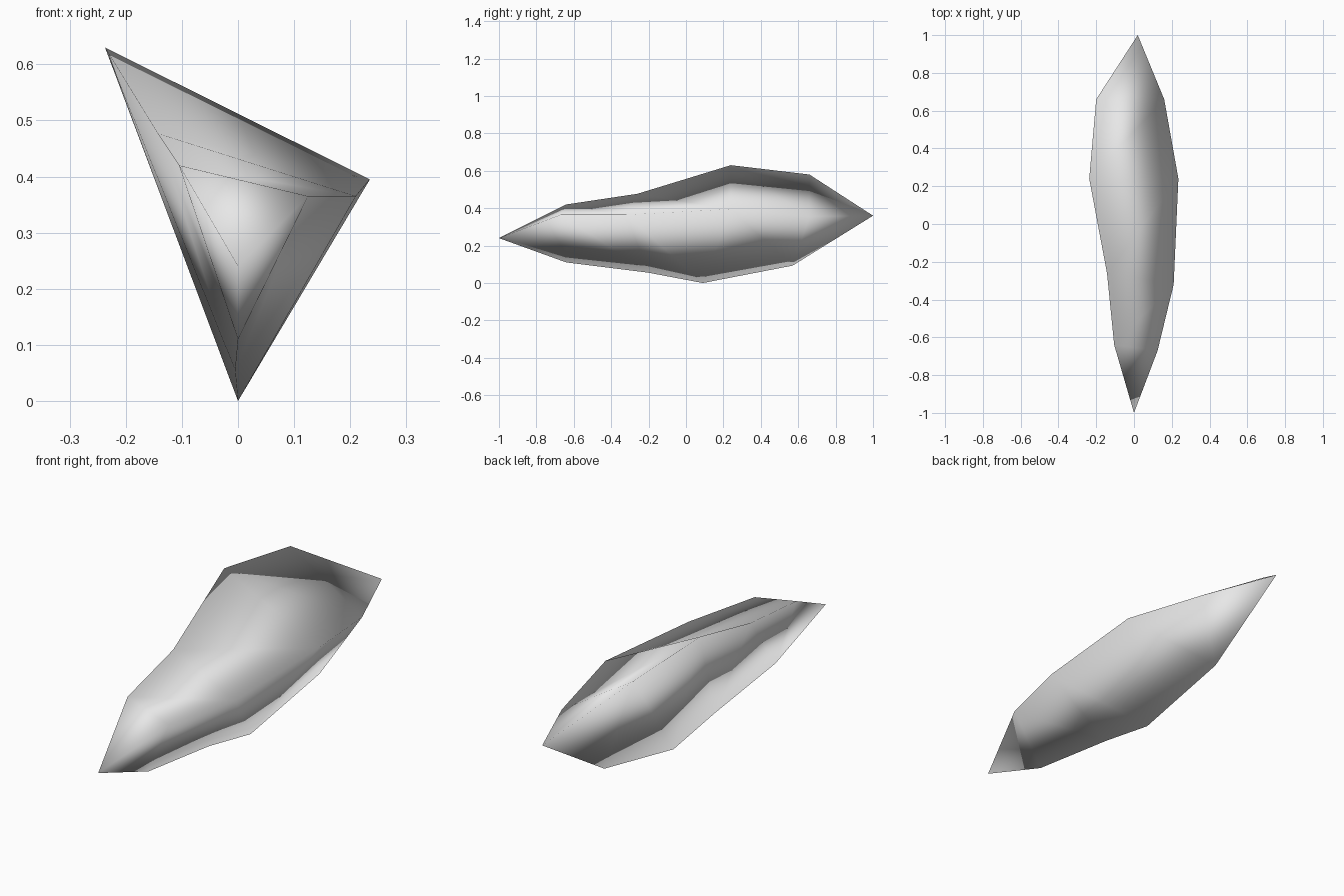
import bpy
import bmesh

if "Cube" in bpy.data.objects:
    bpy.data.objects.remove(bpy.data.objects["Cube"])

# Plain stone colour
grey = bpy.data.materials.new("stone_grey")
grey.diffuse_color = (0.8, 0.8, 0.8, 1.0)
grey.use_nodes = True
grey.node_tree.nodes["Principled BSDF"].inputs["Base Color"].default_value = grey.diffuse_color

# Three-sided rings from front to back: upper-left, right and bottom ridge points
rings = [
    [(-0.105, -0.64, 0.42), (0.125, -0.67, 0.365), (0.0, -0.64, 0.11)],
    [(-0.143, -0.26, 0.477), (0.21, -0.32, 0.365), (-0.005, -0.20, 0.055)],
    [(-0.237, 0.24, 0.63), (0.235, 0.24, 0.395), (0.0, 0.09, 0.0)],
    [(-0.20, 0.66, 0.58), (0.16, 0.66, 0.355), (0.01, 0.57, 0.093)],
]
front_tip = (0.0, -1.0, 0.24)
back_tip = (0.02, 1.0, 0.36)

# Spindle-shaped shard: skin the rings and close both ends to a point
bm = bmesh.new()
loops = [[bm.verts.new(p) for p in ring] for ring in rings]
tip_a, tip_b = bm.verts.new(front_tip), bm.verts.new(back_tip)
for i in range(3):
    j = (i + 1) % 3
    bm.faces.new((tip_a, loops[0][i], loops[0][j]))
    for near, far in zip(loops, loops[1:]):
        bm.faces.new((near[i], far[i], far[j], near[j]))
    bm.faces.new((tip_b, loops[-1][j], loops[-1][i]))
bmesh.ops.recalc_face_normals(bm, faces=bm.faces)
for face in bm.faces:
    face.smooth = True

mesh = bpy.data.meshes.new("shard")
bm.to_mesh(mesh)
bm.free()
mesh.materials.append(grey)
shard = bpy.data.objects.new("shard", mesh)
bpy.context.collection.objects.link(shard)
